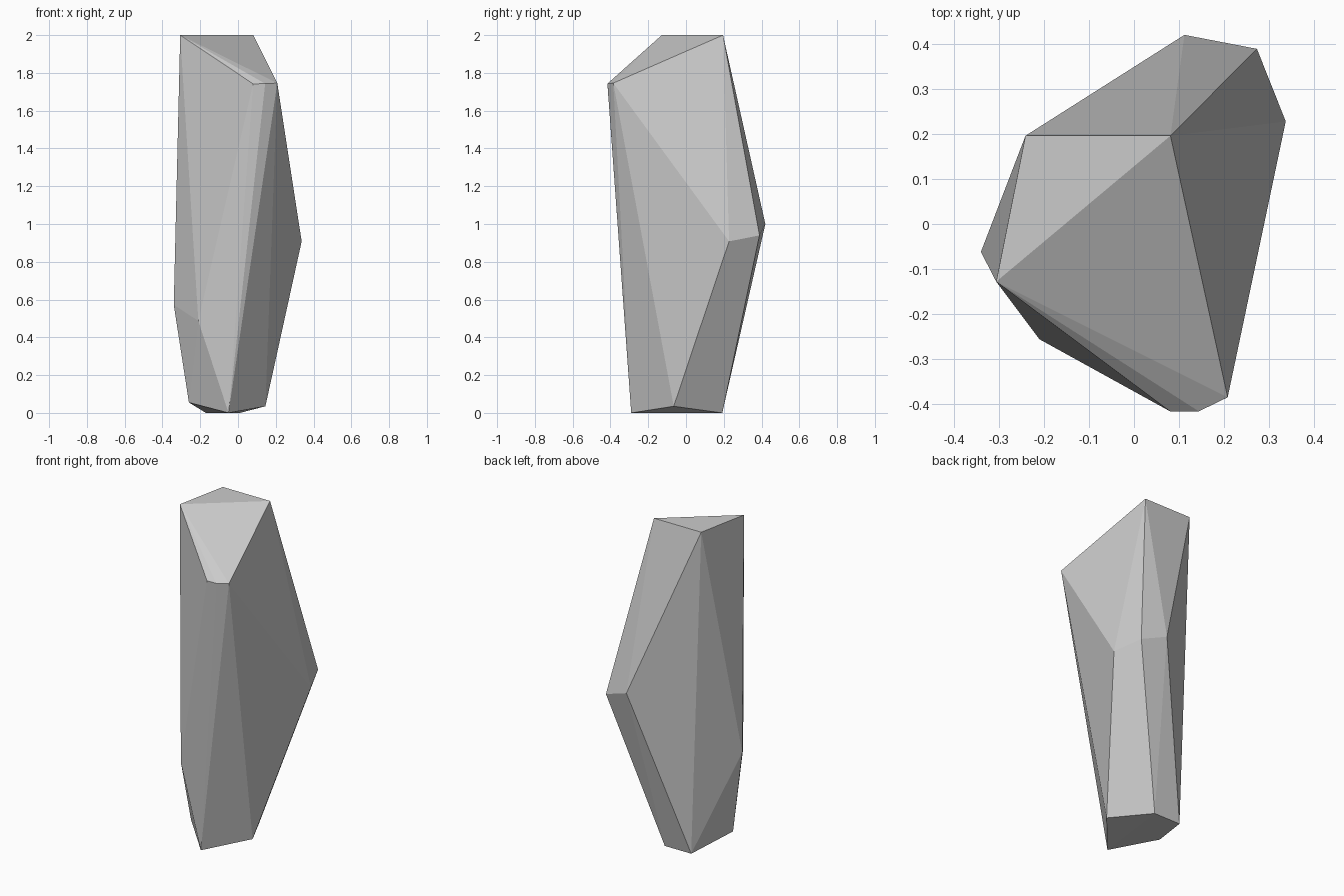
import bpy, bmesh

# corner points of the shard, grouped by level
tip = [(-0.306, -0.128, 2.0), (0.081, 0.196, 2.0), (-0.241, 0.196, 2.0)]
front_shoulder = [(0.08, -0.416, 1.742), (0.144, -0.416, 1.743), (0.208, -0.385, 1.746)]
back_bulge = [(0.337, 0.228, 0.908), (0.273, 0.389, 0.94), (0.112, 0.42, 1.0)]
left_bulge = [(-0.21, -0.256, 0.487), (-0.34, -0.062, 0.572)]
foot = [(-0.05, -0.29, 0), (0.145, -0.065, 0.035), (0.01, 0.192, 0),
        (-0.17, 0.192, 0), (-0.26, -0.086, 0.055)]

# wrap the corners in a faceted convex skin
bm = bmesh.new()
for p in tip + front_shoulder + back_bulge + left_bulge + foot:
    bm.verts.new(p)
bmesh.ops.convex_hull(bm, input=bm.verts[:])
bmesh.ops.recalc_face_normals(bm, faces=bm.faces[:])

mesh = bpy.data.meshes.new("rock_shard")
bm.to_mesh(mesh)
bm.free()
rock = bpy.data.objects.new("rock_shard", mesh)
bpy.context.collection.objects.link(rock)
